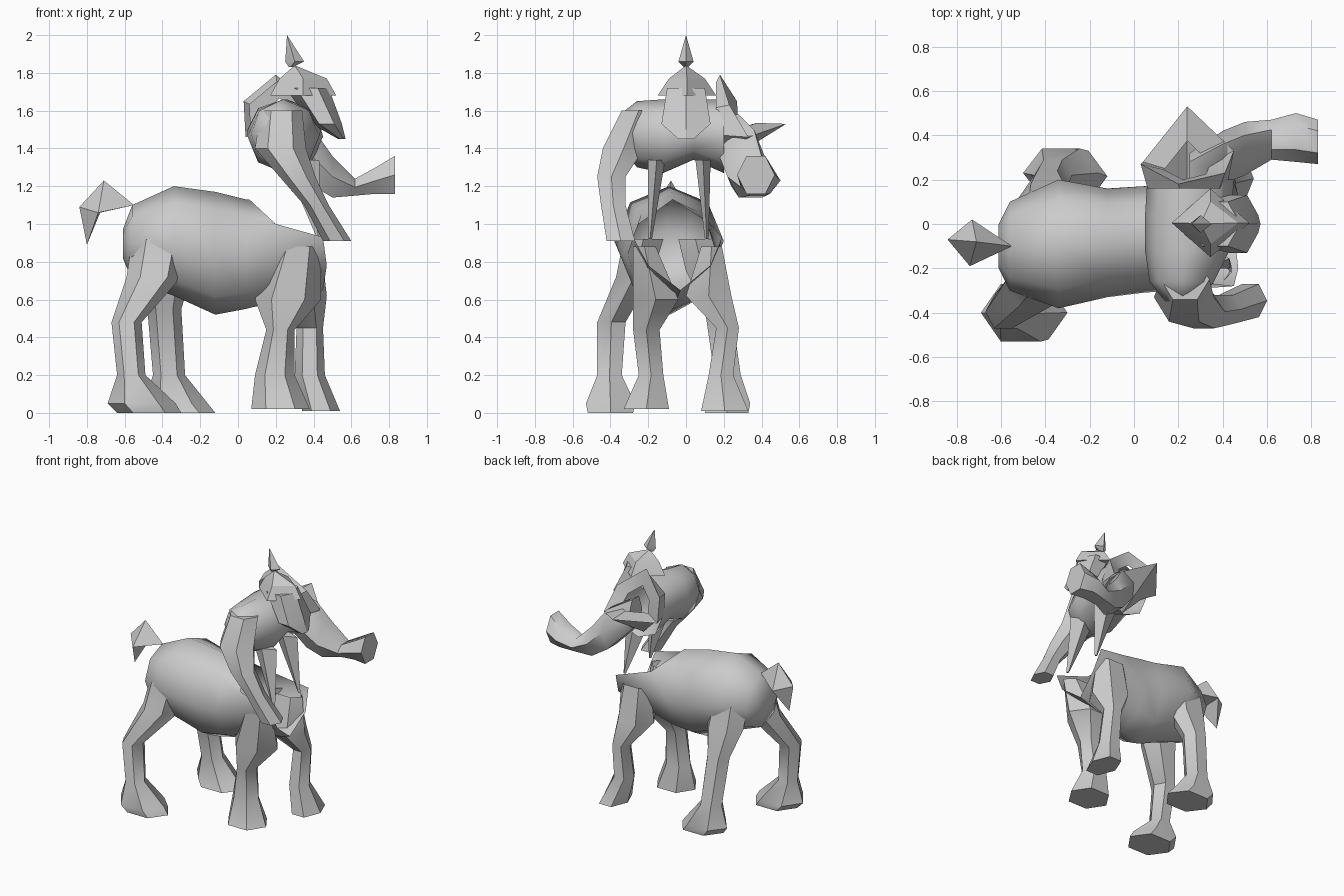
import bpy
import bmesh
import math
from mathutils import Vector

cube = bpy.data.objects.get("Cube")
if cube:
    bpy.data.objects.remove(cube, do_unlink=True)

grey = bpy.data.materials.new("plain_grey")
grey.use_nodes = True
colour = (0.6, 0.6, 0.6, 1)
grey.diffuse_color = colour
grey.node_tree.nodes["Principled BSDF"].inputs["Base Color"].default_value = colour


def finish(name, bm, angle=45):
    """Turn a bmesh into a shaded object."""
    bmesh.ops.remove_doubles(bm, verts=bm.verts, dist=0.002)
    bmesh.ops.recalc_face_normals(bm, faces=bm.faces)
    mesh = bpy.data.meshes.new(name)
    bm.to_mesh(mesh)
    bm.free()
    mesh.materials.append(grey)
    obj = bpy.data.objects.new(name, mesh)
    bpy.context.collection.objects.link(obj)
    bpy.ops.object.select_all(action="DESELECT")
    bpy.context.view_layer.objects.active = obj
    obj.select_set(True)
    bpy.ops.object.shade_smooth_by_angle(angle=math.radians(angle))
    return obj


def bridge(bm, rings):
    """Join neighbouring closed rings of vertices with quads."""
    for low, high in zip(rings, rings[1:]):
        count = len(low)
        for i in range(count):
            j = (i + 1) % count
            bm.faces.new((low[i], low[j], high[j], high[i]))


def tube(name, axis, sections, sides, start=True, end=True, last_ring=None, angle=45):
    """Loft along an axis; a section is (level, low and high of the other two axes)."""
    bm = bmesh.new()
    rings = []
    for level, a_low, a_high, b_low, b_high in sections:
        ring = []
        for k in range(sides):
            turn = math.tau * k / sides
            # fill the full width even when no corner lies on that side
            u, v = math.cos(turn), math.sin(turn)
            if sides == 6:
                v /= math.sin(math.pi / 3)
            pair = [(a_low + a_high) / 2 + u * (a_high - a_low) / 2,
                    (b_low + b_high) / 2 + v * (b_high - b_low) / 2]
            pair.insert(axis, level)
            ring.append(bm.verts.new(pair))
        rings.append(ring)
    if last_ring:
        rings.append([bm.verts.new(p) for p in last_ring])
    bridge(bm, rings)
    if start:
        bm.faces.new(rings[0])
    if end:
        bm.faces.new(rings[-1])
    return finish(name, bm, angle)


X, Y, Z = range(3)

# Barrel of the animal body, ending in an open sloping mouth with a V chest
mouth = [(0.45, 0.19, 0.93), (0.2, 0.13, 1.0), (0.06, -0.07, 1.13), (0.2, -0.25, 1.0),
         (0.45, -0.28, 0.93), (0.47, -0.2, 0.78), (0.45, -0.03, 0.65), (0.47, 0.13, 0.78)]
tube("animal_body", X, [
    (-0.61, -0.2, 0.0, 0.82, 0.97),
    (-0.56, -0.3, 0.1, 0.7, 1.1),
    (-0.34, -0.38, 0.2, 0.62, 1.2),
    (-0.12, -0.33, 0.16, 0.52, 1.17),
    (0.04, -0.31, 0.17, 0.55, 1.13)], 8, end=False, last_ring=mouth, angle=60)

# Legs, each lofted from the sole up into the body
legs = {
    "front_right_leg": [(0.02, 0.07, 0.38, -0.33, -0.09), (0.2, 0.09, 0.3, -0.25, -0.12),
                        (0.44, 0.15, 0.3, -0.28, -0.14), (0.6, 0.09, 0.44, -0.28, -0.04),
                        (0.88, 0.2, 0.44, -0.28, -0.16)],
    "front_left_leg": [(0.01, 0.34, 0.54, 0.08, 0.33), (0.2, 0.3, 0.46, 0.12, 0.25),
                       (0.45, 0.31, 0.45, 0.16, 0.28), (0.62, 0.18, 0.47, 0.0, 0.24),
                       (0.88, 0.2, 0.44, 0.08, 0.19)],
    "rear_right_leg": [(0, -0.64, -0.3, -0.52, -0.28), (0.05, -0.69, -0.33, -0.53, -0.27),
                       (0.2, -0.64, -0.49, -0.47, -0.34), (0.48, -0.67, -0.51, -0.47, -0.32),
                       (0.72, -0.59, -0.3, -0.37, -0.18), (0.92, -0.56, -0.26, -0.33, -0.12)],
    "rear_left_leg": [(0, -0.46, -0.12, 0.1, 0.33), (0.05, -0.5, -0.16, 0.12, 0.34),
                      (0.2, -0.45, -0.28, 0.15, 0.29), (0.55, -0.48, -0.3, 0.1, 0.24),
                      (0.75, -0.54, -0.24, 0.0, 0.18), (0.92, -0.54, -0.26, -0.04, 0.14)],
}
for leg_name, sections in legs.items():
    tube(leg_name, Z, sections, 6, end=False)

# Tail tuft
bm = bmesh.new()
root, top, back, tip, left, right = [bm.verts.new(p) for p in (
    (-0.55, -0.1, 1.1), (-0.71, -0.08, 1.23), (-0.84, -0.07, 1.09),
    (-0.8, -0.08, 0.89), (-0.73, 0.02, 1.06), (-0.74, -0.19, 1.06))]
for side in (left, right):
    for a, b in ((root, top), (top, back), (back, tip)):
        bm.faces.new((a, b, side))
bm.faces.new((root, left, right))
bm.faces.new((left, tip, right))
finish("tail", bm, 30)

# Upper torso, running from shoulder to shoulder and open on the left
tube("torso", Y, [
    (-0.35, 0.14, 0.3, 1.42, 1.58),
    (-0.26, 0.07, 0.36, 1.3, 1.65),
    (-0.12, 0.05, 0.43, 1.27, 1.66),
    (0.04, 0.05, 0.44, 1.34, 1.66),
    (0.2, 0.06, 0.45, 1.27, 1.66)], 8, end=False, angle=60)

# Arms
tube("right_arm", Z, [
    (0.91, 0.45, 0.6, -0.42, -0.27), (1.1, 0.35, 0.48, -0.45, -0.32),
    (1.25, 0.22, 0.41, -0.47, -0.32), (1.4, 0.09, 0.36, -0.44, -0.22),
    (1.6, 0.12, 0.34, -0.34, -0.16)], 6)
tube("left_arm", X, [
    (0.25, 0.16, 0.32, 1.36, 1.58), (0.4, 0.18, 0.42, 1.2, 1.5),
    (0.5, 0.22, 0.46, 1.14, 1.36), (0.62, 0.29, 0.47, 1.15, 1.24),
    (0.73, 0.28, 0.5, 1.16, 1.3), (0.83, 0.27, 0.47, 1.16, 1.36)], 6)

# Flared open shoulder guard on the left
rim = [Vector(p) for p in (
    (0.2, 0.18, 1.79), (0.03, 0.27, 1.65), (0.04, 0.28, 1.46),
    (0.24, 0.53, 1.53), (0.45, 0.33, 1.46), (0.41, 0.23, 1.63))]
middle = Vector((0.24, 0.22, 1.54))
bm = bmesh.new()
base = [middle.lerp(p, 0.85) for p in rim]
for p in base:
    p.y = 0.16
base[3].z = 1.3
hole = [middle.lerp(p, 0.5) for p in rim]
bridge(bm, [[bm.verts.new(p) for p in ring] for ring in (base, rim, hole)])
finish("left_shoulder_guard", bm, 30)

# Pointed strands hanging from the torso
for strand, y_low, y_high, y_tip in (("right_strand", -0.2, -0.11, -0.19),
                                     ("left_strand", 0.05, 0.13, 0.11)):
    tube(strand, Z, [(0.92, 0.42, 0.44, y_tip - 0.01, y_tip + 0.01),
                     (1.34, 0.24, 0.43, y_low, y_high)], 4, angle=30)

# Head: wedge face, pointed helmet and crest
tube("face", Z, [
    (1.45, 0.53, 0.57, -0.04, 0.04), (1.53, 0.39, 0.55, -0.13, 0.13),
    (1.72, 0.25, 0.48, -0.1, 0.1)], 6, angle=30)
tube("helmet", Z, [
    (1.68, 0.17, 0.52, -0.15, 0.16), (1.77, 0.22, 0.47, -0.09, 0.1),
    (1.84, 0.299, 0.3, 0, 0.001)], 4, angle=30)
tube("helmet_crest", Z, [
    (1.83, 0.27, 0.29, -0.01, 0.01), (1.86, 0.25, 0.35, -0.04, 0.04),
    (2, 0.259, 0.26, 0, 0.001)], 4, angle=30)
